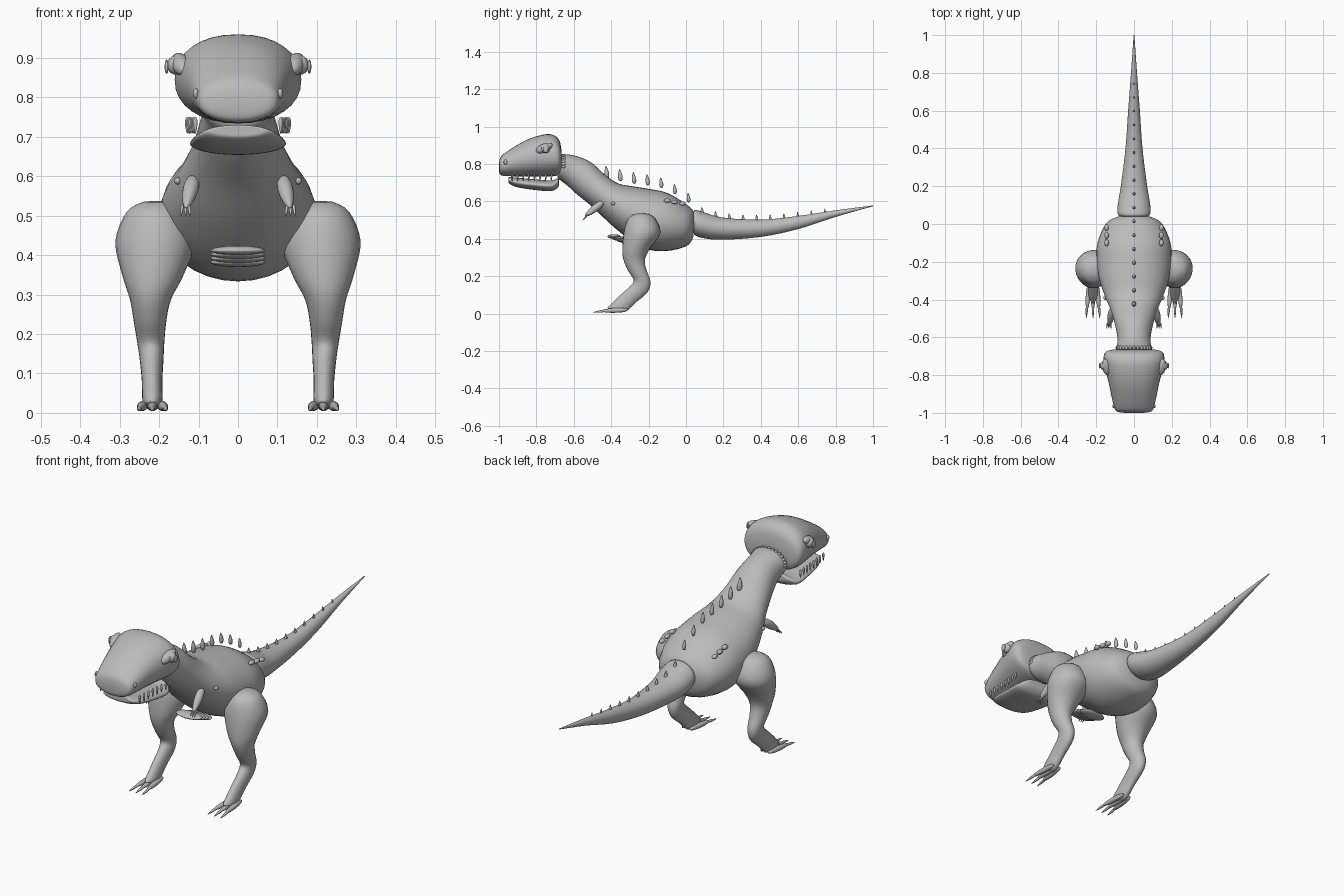
import bpy, bmesh, math
from mathutils import Vector, Matrix

cube = bpy.data.objects.get("Cube")
if cube:
    bpy.data.objects.remove(cube, do_unlink=True)

grey = bpy.data.materials.new("stone_grey")
grey.use_nodes = True
grey.diffuse_color = (0.5, 0.5, 0.5, 1)
grey.node_tree.nodes["Principled BSDF"].inputs["Base Color"].default_value = (0.5, 0.5, 0.5, 1)


def finish(name, bm):
    bmesh.ops.recalc_face_normals(bm, faces=bm.faces)
    mesh = bpy.data.meshes.new(name)
    bm.to_mesh(mesh)
    bm.free()
    mesh.materials.append(grey)
    for p in mesh.polygons:
        p.use_smooth = True
    ob = bpy.data.objects.new(name, mesh)
    bpy.context.collection.objects.link(ob)
    return ob


def spline(a, b, c, d, t):
    # Catmull-Rom blend of one value between b and c
    return b + 0.5 * t * (c - a + t * (2 * a - 5 * b + 4 * c - d + t * (3 * (b - c) + d - a)))


def loft(name, rings, cx=0.0, power=2.0, segs=32, steps=4):
    """Rings: (y, z) of one edge, (y, z) of the other, half width, optional x shift."""
    rings = [tuple(r) + (0.0,) * (6 - len(r)) for r in rings]
    dense = []
    for i in range(len(rings) - 1):
        four = [rings[max(0, min(len(rings) - 1, i + k))] for k in (-1, 0, 1, 2)]
        dense += [[spline(*v, s / steps) for v in zip(*four)] for s in range(steps)]
    dense.append(rings[-1])
    bm = bmesh.new()
    loops = []
    for yt, zt, yb, zb, w, dx in dense:
        loop = []
        for k in range(segs):
            a = 2 * math.pi * k / segs
            s, c = [math.copysign(abs(v) ** (2 / power), v) for v in (math.sin(a), math.cos(a))]
            loop.append(bm.verts.new((cx + dx + w * s, (yt + yb) / 2 + (yt - yb) / 2 * c,
                                      (zt + zb) / 2 + (zt - zb) / 2 * c)))
        loops.append(loop)
    for a, b in zip(loops, loops[1:]):
        for k in range(segs):
            j = (k + 1) % segs
            bm.faces.new((a[k], a[j], b[j], b[k]))
    bm.faces.new(loops[0])
    bm.faces.new(loops[-1])
    return finish(name, bm)


def blob(name, centre, size, axis=(0, 0, 1), taper=0.0):
    """Ellipsoid with its z along axis; taper narrows the far end to a drop."""
    bm = bmesh.new()
    bmesh.ops.create_uvsphere(bm, u_segments=16, v_segments=12, radius=1)
    for v in bm.verts:
        f = 1 - taper * (v.co.z + 1) / 2
        v.co = Vector((v.co.x * size[0] * f, v.co.y * size[1] * f, v.co.z * size[2]))
    turn = Vector((0, 0, 1)).rotation_difference(Vector(axis)).to_matrix().to_4x4()
    bm.transform(Matrix.Translation(centre) @ turn)
    return finish(name, bm)


def limb(name, start, end, radius, taper):
    a, b = Vector(start), Vector(end)
    return blob(name, (a + b) / 2, (radius, radius, (b - a).length / 2), b - a, taper)


# Torso and neck
loft("torso", [
    (.043, .50, .043, .45, .04), (.04, .545, .035, .40, .09), (.0, .585, .0, .36, .15),
    (-.1, .645, -.1, .335, .193), (-.2, .667, -.2, .342, .198), (-.28, .68, -.3, .395, .185),
    (-.36, .695, -.4, .475, .155), (-.43, .74, -.5, .57, .12), (-.51, .81, -.58, .635, .098),
    (-.59, .843, -.635, .685, .087), (-.65, .85, -.68, .72, .092), (-.67, .83, -.69, .745, .07)])

# Tail
loft("tail", [
    (.04, .53, .04, .45, .05), (.047, .555, .047, .42, .083), (.1, .54, .1, .402, .086),
    (.2, .513, .2, .395, .07), (.4, .502, .4, .41, .045), (.6, .522, .6, .452, .031),
    (.8, .552, .8, .517, .016), (1, .578, 1, .574, .002)])

# Head and lower jaw
loft("head", [
    (-1, .80, -1, .76, .05), (-.992, .835, -.992, .742, .092), (-.96, .865, -.96, .735, .108),
    (-.85, .93, -.85, .734, .132), (-.75, .959, -.75, .734, .156), (-.70, .95, -.70, .736, .16),
    (-.675, .92, -.675, .745, .147), (-.665, .87, -.665, .77, .11)], power=2.2)
loft("lower_jaw", [
    (-.95, .723, -.95, .71, .05), (-.945, .73, -.945, .695, .08), (-.9, .726, -.9, .675, .105),
    (-.8, .717, -.8, .66, .118), (-.72, .712, -.72, .655, .12), (-.685, .724, -.685, .675, .09),
    (-.68, .715, -.68, .695, .05)])

# Row of back spikes, shrinking along the tail
heights = [.755, .74, .725, .715, .70, .665, .62, .545, .525, .515, .51, .51, .513, .52, .53, .54, .55]
for i, z in enumerate(heights):
    size = .034 - .0014 * i
    blob("back_spike", (0, -.425 + .073 * i, z), (size * .45, size * .52, size), (0, -.1, 1), .65)

# Small folds where the neck meets the head
for i in range(15):
    a = math.pi * i / 14
    blob("neck_fold", (.09 * math.cos(a), -.655, .785 + .062 * math.sin(a)), (.007, .012, .007))

# Belly plates
for i in range(4):
    blob("belly_plate", (0, -.385 + .025 * i, .412 - .01 * i), (.07, .035, .012))

for s, side in ((1, "left"), (-1, "right")):
    # Leg from thigh to ankle
    loft(side + "_leg", [
        (-.275, .533, -.225, .537, .03), (-.312, .505, -.17, .515, .072), (-.332, .44, -.137, .43, .101),
        (-.34, .35, -.195, .345, .077, .006 * s), (-.335, .29, -.22, .285, .052, .012 * s),
        (-.31, .23, -.21, .23, .041, .013 * s), (-.28, .18, -.19, .17, .034, .011 * s),
        (-.295, .15, -.205, .115, .03, .009 * s), (-.35, .1, -.265, .062, .026, .008 * s),
        (-.405, .045, -.32, .012, .025, .007 * s), (-.42, .03, -.36, .008, .015, .007 * s)],
        cx=.21 * s, segs=24)
    # Toes and claws
    for k in (-1, 0, 1):
        x = s * .217 + k * .02
        limb(side + "_toe", (x, -.31, .02), (x + k * .012, -.455, .014), .014, .2)
        limb(side + "_toe_claw", (x + k * .011, -.43, .015), (x + k * .016, -.5, .006), .009, .7)
    # Arm and fingers
    limb(side + "_arm", (s * .112, -.44, .6), (s * .132, -.54, .52), .024, .4)
    for k in (-1, 0, 1):
        x = s * .133 + k * .008
        limb(side + "_finger", (x, -.525, .53), (x + k * .004, -.553, .498), .005, .5)
    # Eye, brow and nostril
    limb(side + "_brow", (s * .135, -.8, .865), (s * .155, -.715, .905), .026, .2)
    blob(side + "_eye", (s * .158, -.75, .882), (.022, .024, .024))
    blob(side + "_pupil", (s * .181, -.75, .878), (.005, .014, .018))
    blob(side + "_nostril", (s * .107, -.965, .81), (.007, .01, .013))
    # Teeth along the mouth
    for i in range(8):
        y = -.93 + .03 * i
        x = s * (.108 + .003 * i)
        limb(side + "_tooth", (x, y, .75), (x, y, .708), .007, .6)
    # Skin bumps on hip and shoulder
    for i in range(3):
        blob(side + "_hip_bump", (s * .145, -.1 + .04 * i, .604 - .008 * i), (.012, .018, .011))
    blob(side + "_shoulder_bump", (s * .153, -.39, .588), (.009, .012, .009))
